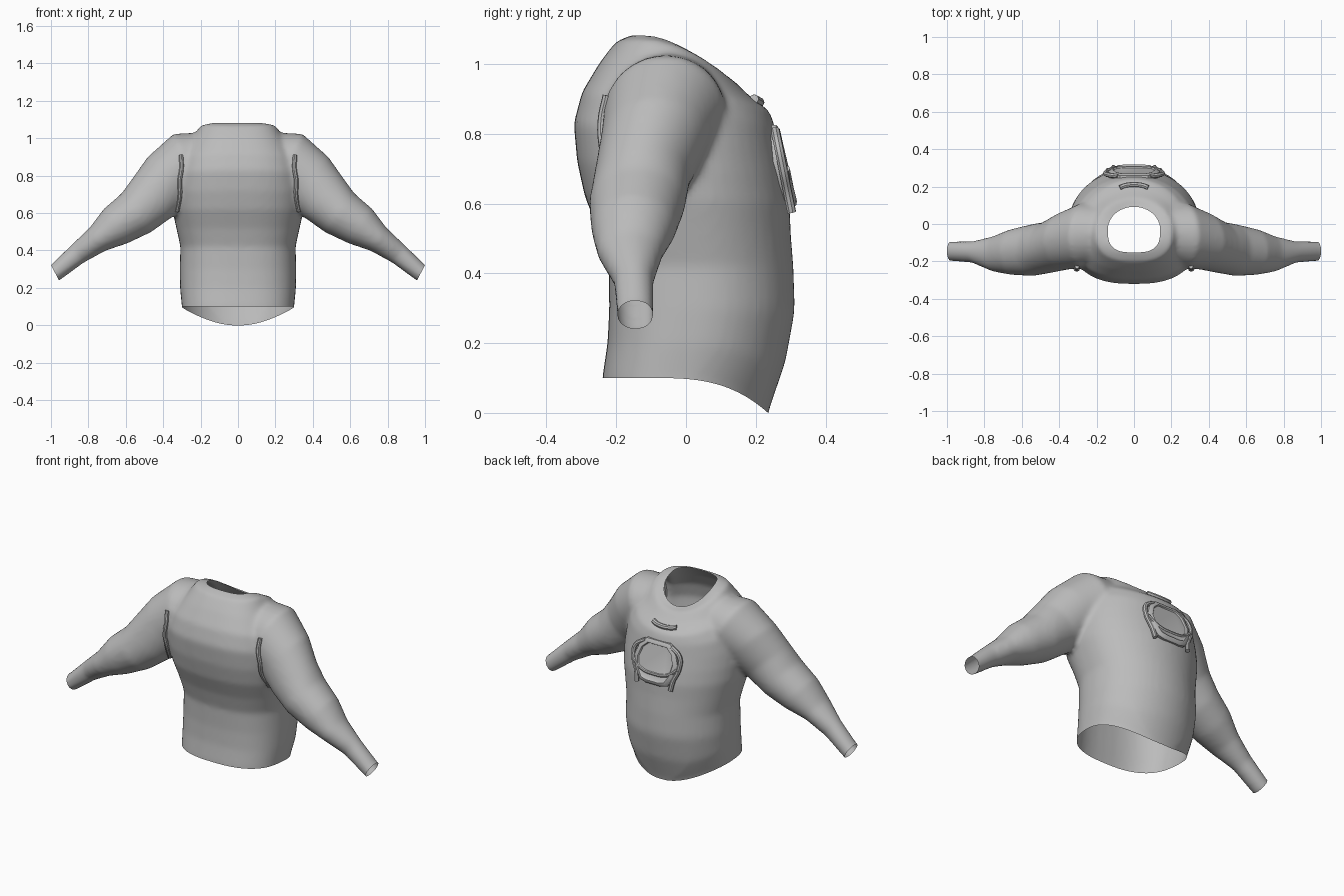
import bpy, bmesh
from math import cos, sin, pi
from mathutils import Vector
from mathutils.bvhtree import BVHTree

if "Cube" in bpy.data.objects:
    bpy.data.objects.remove(bpy.data.objects["Cube"], do_unlink=True)

grey = bpy.data.materials.new("cloth_grey")
grey.use_nodes = True
grey.diffuse_color = (0.5, 0.5, 0.5, 1)
grey.node_tree.nodes["Principled BSDF"].inputs["Base Color"].default_value = (0.5, 0.5, 0.5, 1)


def link(name, data):
    ob = bpy.data.objects.new(name, data)
    bpy.context.collection.objects.link(ob)
    return ob


def baked(ob):
    # evaluated mesh of an object with its modifiers
    bpy.context.view_layer.update()
    dg = bpy.context.evaluated_depsgraph_get()
    return bpy.data.meshes.new_from_object(ob.evaluated_get(dg))


def finish(name, mesh, angle=0.7):
    mesh.materials.clear()
    mesh.materials.append(grey)
    ob = link(name, mesh)
    bpy.ops.object.select_all(action='DESELECT')
    ob.select_set(True)
    bpy.context.view_layer.objects.active = ob
    bpy.ops.object.shade_smooth_by_angle(angle=angle)
    return ob


def loft(bm, rings):
    # closed tube through equal-sized rings, capped at both ends
    rows = [[bm.verts.new(p) for p in r] for r in rings]
    n = len(rows[0])
    for a, b in zip(rows, rows[1:]):
        for i in range(n):
            j = (i + 1) % n
            bm.faces.new((a[i], a[j], b[j], b[i]))
    bm.faces.new(rows[0][::-1])
    bm.faces.new(rows[-1])


def unit_outline(front_power, n=48):
    # squarer at the front (-y), round at the back
    pts = []
    for k in range(n):
        c, s = cos(2 * pi * k / n), sin(2 * pi * k / n)
        e = 2 / (front_power if s < 0 else 2)
        pts.append((abs(c) ** e * (1 if c > 0 else -1), abs(s) ** e * (1 if s > 0 else -1)))
    return pts


def torso_ring(yf, zf, yb, zb, w, bump):
    ring = []
    for u, v in unit_outline(2.6):
        t = (v + 1) / 2
        ring.append((w * u, yf + (yb - yf) * t, zf + (zb - zf) * t + bump * (1 - v * v)))
    return ring


# torso sections: front y, front z, back y, back z, half width, side rise
torso = [
    (-.24, 0, .22, 0, .30, 0), (-.24, .1, .235, .1, .30, 0),
    (-.225, .2, .285, .2, .31, 0), (-.22, .3, .312, .3, .312, 0),
    (-.222, .42, .308, .42, .308, 0), (-.25, .52, .30, .52, .33, 0),
    (-.29, .62, .297, .6, .35, 0), (-.312, .72, .283, .68, .355, 0),
    (-.322, .83, .268, .75, .35, 0), (-.298, .92, .255, .82, .33, 0),
    (-.25, 1.0, .24, .865, .28, .01), (-.228, 1.03, .18, .91, .245, .02),
    (-.2, 1.065, .135, .955, .205, .045), (-.15, 1.085, .09, .965, .14, .035),
]
# arm sections: centre x, y, z, radius across, radius in depth
arm = [
    (.14, -.05, .885, .15, .15), (.27, -.06, .86, .18, .175), (.37, -.09, .78, .165, .155),
    (.46, -.125, .68, .148, .138), (.545, -.14, .6, .13, .138), (.655, -.15, .53, .112, .122),
    (.75, -.16, .46, .075, .095), (.86, -.15, .38, .058, .058),
    (.978, -.145, .28, .047, .053), (1.05, -.145, .242, .047, .053),
]

bm = bmesh.new()
loft(bm, [torso_ring(*r) for r in torso])
for side in (1, -1):
    rings = []
    for i, (x, y, z, ra, rd) in enumerate(arm):
        a, b = arm[max(i - 1, 0)], arm[min(i + 1, len(arm) - 1)]
        d = Vector((b[0] - a[0], 0, b[2] - a[2])).normalized()
        up = Vector((-d.z, 0, d.x))
        ring = []
        for k in range(32):
            t = 2 * pi * k / 32
            p = Vector((x, y, z)) + up * ra * cos(t) + Vector((0, rd * sin(t), 0))
            ring.append((side * p.x, p.y, p.z))
        rings.append(ring)
    loft(bm, rings)
bmesh.ops.recalc_face_normals(bm, faces=bm.faces)
me = bpy.data.meshes.new("rough")
bm.to_mesh(me)
bm.free()
rough = link("rough_body", me)

# neck cutter
NX, NY, NC = .14, .122, -.03
bm = bmesh.new()
loft(bm, [[(NX * u, NC + NY * v, z) for u, v in unit_outline(3)] for z in (.6, 1.3)])
bmesh.ops.recalc_face_normals(bm, faces=bm.faces)
me = bpy.data.meshes.new("neck_cutter")
bm.to_mesh(me)
bm.free()
cutter = link("neck_cutter", me)
cutter.hide_render = True

m = rough.modifiers.new("merge", 'REMESH')
m.mode, m.voxel_size = 'VOXEL', .013
m = rough.modifiers.new("soften", 'SMOOTH')
m.factor, m.iterations = .5, 8
m = rough.modifiers.new("neck", 'BOOLEAN')
m.operation, m.object, m.solver = 'DIFFERENCE', cutter, 'EXACT'
shirt = baked(rough)
for ob in (rough, cutter):
    bpy.data.objects.remove(ob, do_unlink=True)

# open the neck, cuffs and hem
bm = bmesh.new()
bm.from_mesh(shirt)


def in_neck(f):
    c = f.calc_center_median()
    v = (c.y - NC) / NY
    p = 3 if v < 0 else 2
    return c.z > .55 and abs(c.x / NX) ** p + abs(v) ** p < 1.004


bmesh.ops.delete(bm, geom=[f for f in bm.faces if in_neck(f)], context='FACES')
for co, no in (((.978, 0, .28), (.88, 0, -.47)), ((-.978, 0, .28), (-.88, 0, -.47)),
               ((0, 0, .1), (0, 0, -1))):
    bmesh.ops.bisect_plane(bm, geom=bm.verts[:] + bm.edges[:] + bm.faces[:],
                           plane_co=co, plane_no=no, clear_outer=True)
# hem dips towards the back
for v in bm.verts:
    if v.co.z < .32:
        drop = .1 * max(0, (v.co.y + .1) / .335) ** 3
        v.co.z -= min(drop, .1) * (1 - (v.co.z - .1) / .22)
bm.to_mesh(shirt)
tree = BVHTree.FromBMesh(bm)
bm.free()
finish("shirt", shirt, 1.0)


def surface(origin, direction, lift):
    hit = tree.ray_cast(Vector(origin), Vector(direction))[0]
    return hit - Vector(direction) * lift


def tube(name, pts, radius):
    cu = bpy.data.curves.new(name, 'CURVE')
    cu.dimensions = '3D'
    cu.bevel_depth, cu.bevel_resolution, cu.use_fill_caps = radius, 2, True
    sp = cu.splines.new('BEZIER')
    sp.bezier_points.add(len(pts) - 1)
    for bp, p in zip(sp.bezier_points, pts):
        bp.co = p
        bp.handle_left_type = bp.handle_right_type = 'AUTO'
    ob = link(name + "_path", cu)
    mesh = baked(ob)
    bpy.data.objects.remove(ob, do_unlink=True)
    finish(name, mesh)


# thin straps at the front of each armhole
for side, label in ((1, "left"), (-1, "right")):
    path = [(.305, .91), (.302, .84), (.312, .77), (.31, .7), (.325, .61)]
    tube(label + "_chest_strap",
         [surface((side * x, -2, z), (0, 1, 0), .004) for x, z in path], .012)


# back pouch: a padded panel leaning along the back
def lean(z):
    return .258 + (.82 - z) * .2


half = [(.075, .825), (.115, .79), (.14, .72), (.125, .65), (.09, .595), (.05, .585)]
outline = half + [(-x, z) for x, z in reversed(half)]
bm = bmesh.new()
loft(bm, [[(x * s, lean(z) + dy, .71 + (z - .71) * s) for x, z in outline]
          for s, dy in ((1, -.06), (1, .002), (.9, .012), (.82, .013), (.78, .006))])
bmesh.ops.recalc_face_normals(bm, faces=bm.faces)
me = bpy.data.meshes.new("back_pouch")
bm.to_mesh(me)
bm.free()
finish("back_pouch", me)

# pouch frame, lower bar and top handle
for side, label in ((1, "left"), (-1, "right")):
    path = [(.085, .81), (.145, .765), (.148, .7), (.12, .63), (.11, .575)]
    tube(label + "_pouch_frame", [(side * x, lean(z) - .004, z) for x, z in path], .013)
tube("pouch_bar", [(x, lean(z) + .006, z) for x, z in
                   ((-.145, .7), (-.08, .655), (0, .645), (.08, .655), (.145, .7))], .01)
tube("pouch_handle", [surface((x, y, 3), (0, 0, -1), .004) for x, y in
                      ((-.075, .195), (-.04, .207), (.04, .207), (.075, .195))], .014)
